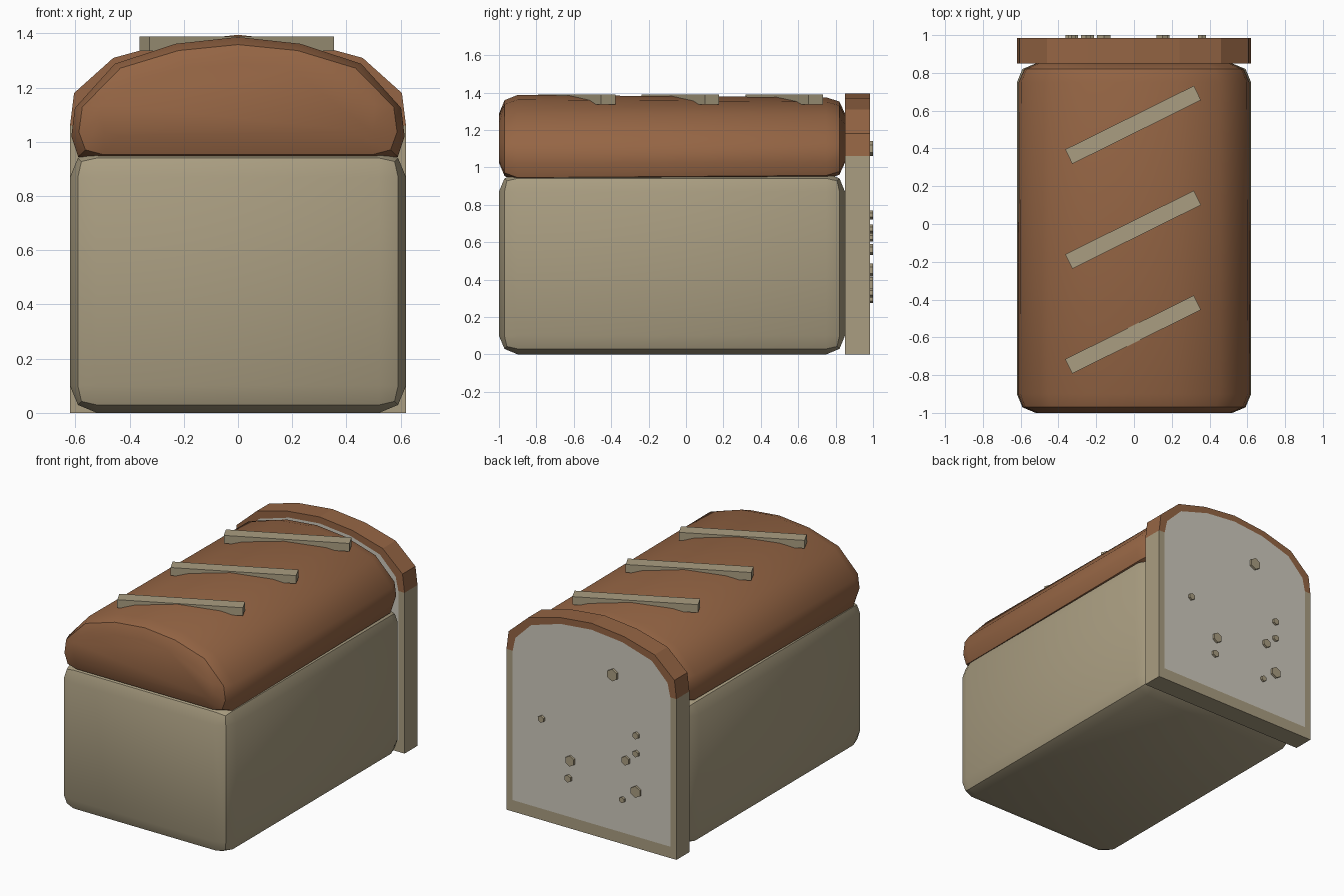
import bpy, bmesh, math
from mathutils import Matrix

if "Cube" in bpy.data.objects:
    bpy.data.objects.remove(bpy.data.objects["Cube"])


def material(name, rgb):
    m = bpy.data.materials.new(name)
    m.diffuse_color = (*rgb, 1)
    m.use_nodes = True
    m.node_tree.nodes["Principled BSDF"].inputs["Base Color"].default_value = m.diffuse_color
    return m


BROWN = material("top_crust", (0.30, 0.13, 0.058))
TAN = material("side_crust", (0.40, 0.34, 0.22))
CRUMB = material("crumb", (0.62, 0.59, 0.51))


def finish(bm, name, mats, smooth=None):
    bmesh.ops.recalc_face_normals(bm, faces=bm.faces)
    me = bpy.data.meshes.new(name)
    bm.to_mesh(me)
    bm.free()
    for m in mats:
        me.materials.append(m)
    if smooth:
        me.polygons.foreach_set("use_smooth", [True] * len(me.polygons))
        me.set_sharp_from_angle(angle=math.radians(smooth))
    ob = bpy.data.objects.new(name, me)
    bpy.context.collection.objects.link(ob)
    return ob


def box(bm, size, center, angle=0):
    mat = (Matrix.Translation(center) @ Matrix.Rotation(angle, 4, 'Z')
           @ Matrix.Diagonal((*size, 1)))
    bmesh.ops.create_cube(bm, size=1, matrix=mat)


def mirrored(half):
    """Closed outline from right-hand points, listed bottom to top centre."""
    return half + [(-x, z) for x, z in reversed(half[:-1])]


# Loaf body: rounded box
bm = bmesh.new()
box(bm, (1.24, 1.85, 0.97), (0, -0.075, 0.485))
bmesh.ops.bevel(bm, geom=bm.edges[:], offset=0.1, segments=2, profile=0.5,
                affect='EDGES')
finish(bm, "loaf_body", [TAN], 35)

# Domed top crust: one outline lofted along y with rounded ends
dome = mirrored([(0.52, 0.925), (0.59, 0.945), (0.615, 1.02), (0.602, 1.125),
                 (0.455, 1.288), (0.23, 1.362), (0, 1.387)])
bm = bmesh.new()
rings = []
for y, inset in [(-1, 0.1), (-0.97, 0.028), (-0.9, 0), (0.75, 0.013),
                 (0.82, 0.035), (0.85, 0.1)]:
    sx = 1 - (inset if inset != 0.013 else 0.004) / 0.615
    sz = 1 - inset / 0.231
    rings.append([bm.verts.new((x * sx, y, 1.156 + (z - 1.156) * sz))
                  for x, z in dome])
n = len(dome)
for a, b in zip(rings, rings[1:]):
    for i in range(n):
        j = (i + 1) % n
        bm.faces.new((a[i], a[j], b[j], b[i]))
bm.faces.new(rings[0])
bm.faces.new(rings[-1])
finish(bm, "dome_crust", [BROWN], 35)

# Scored bars across the dome
bm = bmesh.new()
for y in (-0.585, -0.03, 0.525):
    box(bm, (0.76, 0.085, 0.053), (-0.005, y, 1.3625), 0.46)
finish(bm, "score_marks", [TAN])

# Cut slice at the back: crust rim with crumb faces
outer = mirrored([(0.62, 0), (0.62, 1.06), (0.605, 1.18), (0.46, 1.31),
                  (0.24, 1.37), (0, 1.395)])
inner = mirrored([(0.575, 0.075), (0.575, 1.06), (0.555, 1.15), (0.44, 1.265),
                  (0.225, 1.33), (0, 1.352)])
bm = bmesh.new()
Y0, Y1 = 0.85, 0.985
of, ob_, nf, nb = [[bm.verts.new((x, y, z)) for x, z in pts]
                   for pts, y in ((outer, Y0), (outer, Y1), (inner, Y0), (inner, Y1))]
n = len(outer)
for i in range(n):
    j = (i + 1) % n
    low = min(outer[i][1], outer[j][1]) < 1
    for a, b in ((of, ob_), (of, nf), (ob_, nb)):
        bm.faces.new((a[i], a[j], b[j], b[i])).material_index = 0 if low else 1
for ring in (nf, nb):
    bm.faces.new(ring).material_index = 2
finish(bm, "end_slice", [TAN, BROWN, CRUMB])

# Crumb holes: small hexagonal studs on the cut face
bm = bmesh.new()
for x, z, r in [(-0.16, 1.1, 0.04), (0.36, 0.67, 0.023), (0.15, 0.45, 0.035),
                (0.165, 0.33, 0.025), (-0.33, 0.745, 0.023),
                (-0.33, 0.625, 0.022), (-0.255, 0.56, 0.03),
                (-0.33, 0.375, 0.038), (-0.23, 0.295, 0.02)]:
    mat = Matrix.Translation((x, 0.985, z)) @ Matrix.Rotation(math.pi / 2, 4, 'X')
    bmesh.ops.create_cone(bm, cap_ends=True, segments=6, radius1=r, radius2=r,
                          depth=0.03, matrix=mat)
finish(bm, "crumb_holes", [TAN])
